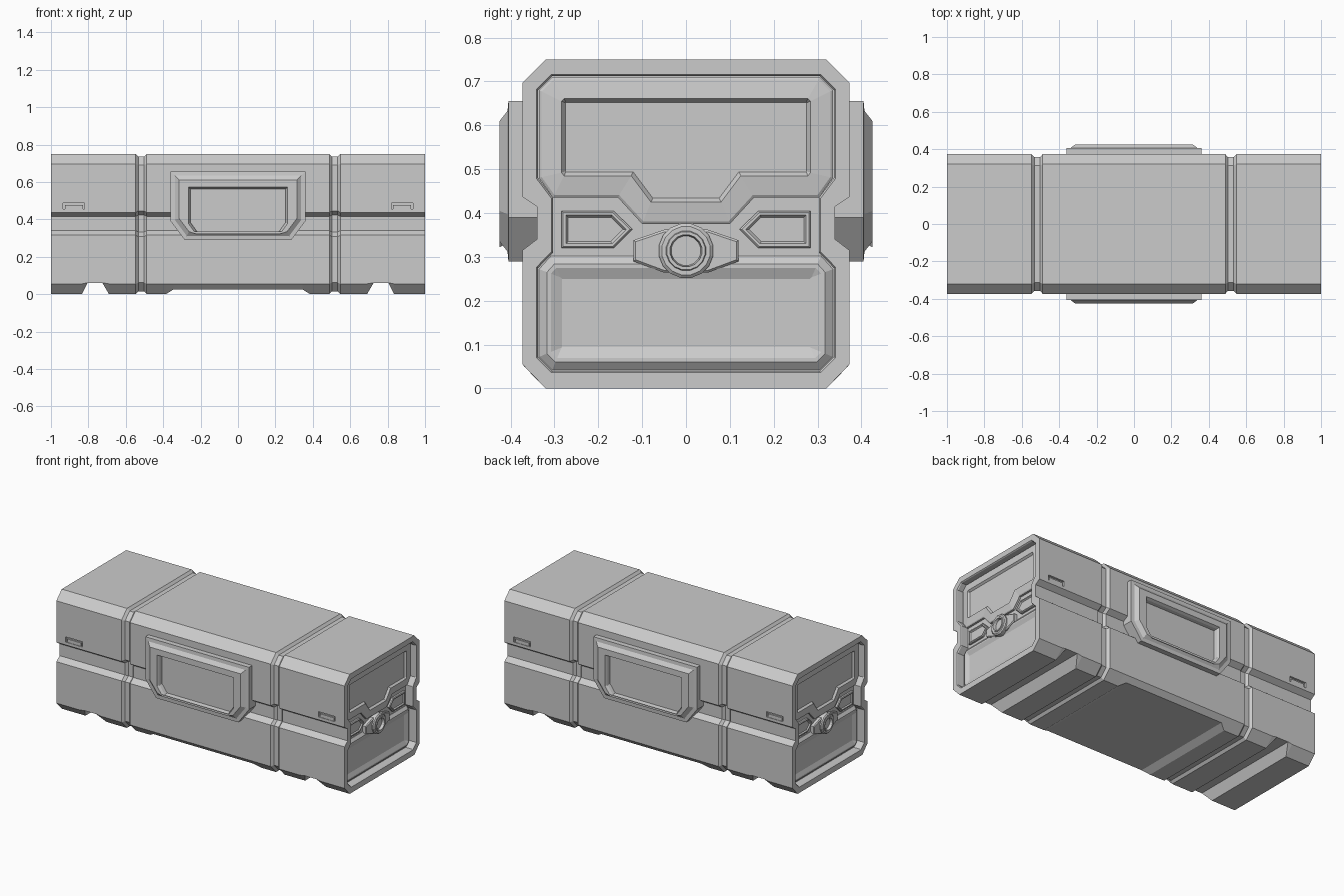
import bpy, bmesh, math
from mathutils import Vector

if "Cube" in bpy.data.objects:
    bpy.data.objects.remove(bpy.data.objects["Cube"])


def sym(half):
    """Close a right-hand outline (listed bottom to top) by mirroring it."""
    return half + [(-u, v) for u, v in reversed(half)]


def inset(pts, d):
    """Offset a counter-clockwise outline inwards by d with mitred corners."""
    out, n = [], len(pts)
    for i in range(n):
        p = Vector(pts[i])
        a = (p - Vector(pts[i - 1])).normalized()
        b = (Vector(pts[(i + 1) % n]) - p).normalized()
        na, nb = Vector((-a.y, a.x)), Vector((-b.y, b.x))
        out.append(tuple(p + (na + nb) * d / (1 + na.dot(nb))))
    return out


def loft(name, rings, mirror=(False, False, False)):
    """Skin a chain of equal-length 3D rings and cap both ends."""
    bm = bmesh.new()
    rows = [[bm.verts.new(p) for p in r] for r in rings]
    n = len(rows[0])
    for r0, r1 in zip(rows, rows[1:]):
        for i in range(n):
            j = (i + 1) % n
            bm.faces.new((r0[i], r0[j], r1[j], r1[i]))
    bm.faces.new(rows[0])
    bm.faces.new(rows[-1])
    bmesh.ops.recalc_face_normals(bm, faces=bm.faces[:])
    mesh = bpy.data.meshes.new(name)
    bm.to_mesh(mesh)
    bm.free()
    ob = bpy.data.objects.new(name, mesh)
    bpy.context.collection.objects.link(ob)
    if any(mirror):
        m = ob.modifiers.new("mirror", 'MIRROR')
        m.use_axis = mirror
        m.use_mirror_merge = False
    return ob


def on_end(name, rings, mirror_y=False):
    """Relief on the end walls; rings are (outline in y,z, x depth)."""
    return loft(name, [[(x, u, v) for u, v in o] for o, x in rings], (True, mirror_y, False))


def on_side(name, rings, mirror_x=False):
    """Relief on the long walls; rings are (outline in x,z, y depth)."""
    return loft(name, [[(u, -y, v) for u, v in o] for o, y in rings], (mirror_x, True, False))


# case body: chamfered, waisted section lofted along x, with strap grooves,
# foot channels underneath and a recess at both ends
def section(d=0.0, zb=0.0):
    half = [(0.32 + min(zb, 0.053), zb), (0.373, max(0.055, zb + 0.001)),
            (0.373, 0.315), (0.34, 0.34), (0.34, 0.415), (0.373, 0.437),
            (0.373, 0.697), (0.32, 0.75)]
    return inset(sym(half), d) if d else sym(half)


rim = sym([(0.305, 0.04), (0.337, 0.072), (0.337, 0.275), (0.303, 0.31),
           (0.303, 0.435), (0.337, 0.48), (0.337, 0.68), (0.305, 0.712)])
stations = [(0.345, 0, 0.025), (0.385, 0, 0), (0.488, 0, 0), (0.502, 0.015, 0),
            (0.533, 0.015, 0), (0.547, 0, 0), (0.69, 0, 0), (0.725, 0, 0.06),
            (0.805, 0, 0.06), (0.835, 0, 0), (1.0, 0, 0)]
right = [(x, section(d, zb)) for x, d, zb in stations]
right += [(1.0, inset(rim, -0.004)), (0.994, rim), (0.95, rim)]
chain = [(-x, o) for x, o in reversed(right)] + right
body = loft("case_body", [[(x, u, v) for u, v in o] for x, o in chain])

# small slots in the long walls near each corner
slot = [(0.82, 0.455), (0.935, 0.455), (0.935, 0.488), (0.82, 0.488)]
cutter = on_side("slot_cutter", [(slot, 0.36), (slot, 0.40)], True)
cutter.hide_render = True
cutter.hide_viewport = False
cutter.display_type = 'WIRE'
cut = body.modifiers.new("slots", 'BOOLEAN')
cut.object = cutter
cut.operation = 'DIFFERENCE'
cut.solver = 'EXACT'
tab = [(0.83, 0.455), (0.925, 0.455), (0.925, 0.476), (0.83, 0.476)]
on_side("slot_tab", [(tab, 0.355), (tab, 0.37)], True)

# side grips: stepped plate with a recessed window
plate = sym([(0.285, 0.29), (0.36, 0.39), (0.36, 0.655)])
window = sym([(0.225, 0.322), (0.265, 0.378), (0.265, 0.573)])
on_side("side_grip", [(plate, 0.33), (plate, 0.405), (inset(plate, 0.022), 0.407),
                      (inset(plate, 0.045), 0.425), (window, 0.425),
                      (inset(window, 0.008), 0.41), (inset(window, 0.012), 0.39)])

# upper end panel with a recessed window
lid = sym([(0.1, 0.375), (0.155, 0.435), (0.303, 0.435),
           (0.335, 0.48), (0.335, 0.68), (0.305, 0.71)])
pane = sym([(0.08, 0.425), (0.125, 0.485), (0.278, 0.485),
            (0.284, 0.492), (0.284, 0.655), (0.278, 0.661)])
on_end("upper_end_panel", [(lid, 0.94), (lid, 0.962), (inset(lid, 0.006), 0.966),
                           (pane, 0.972), (inset(pane, 0.009), 0.96)])

# lower end panel with a raised border
low = sym([(0.305, 0.042), (0.335, 0.072), (0.335, 0.272), (0.308, 0.302)])
on_end("lower_end_panel", [(low, 0.94), (low, 0.952), (inset(low, 0.018), 0.966),
                           (inset(low, 0.027), 0.966), (inset(low, 0.052), 0.955)])

# pointed plates either side of the latch
point = [(0.165, 0.32), (0.284, 0.32), (0.284, 0.405), (0.165, 0.405), (0.122, 0.363)]
on_end("pointed_plate", [(point, 0.94), (point, 0.96), (inset(point, 0.004), 0.964),
                         (inset(point, 0.01), 0.964), (inset(point, 0.015), 0.957)], True)

# latch base and round latch
base = sym([(0.05, 0.264), (0.12, 0.29), (0.12, 0.338), (0.05, 0.362)])
on_end("latch_base", [(base, 0.94), (base, 0.968), (inset(base, 0.005), 0.973)])


def circle(r, n=16):
    return [(r * math.cos((i + 0.5) * math.tau / n),
             0.314 + r * math.sin((i + 0.5) * math.tau / n)) for i in range(n)]


on_end("latch_ring", [(circle(0.063), 0.94), (circle(0.063), 0.982), (circle(0.056), 0.988),
                      (circle(0.046), 0.988), (circle(0.044), 0.992),
                      (circle(0.037), 0.992), (circle(0.034), 0.975)])
